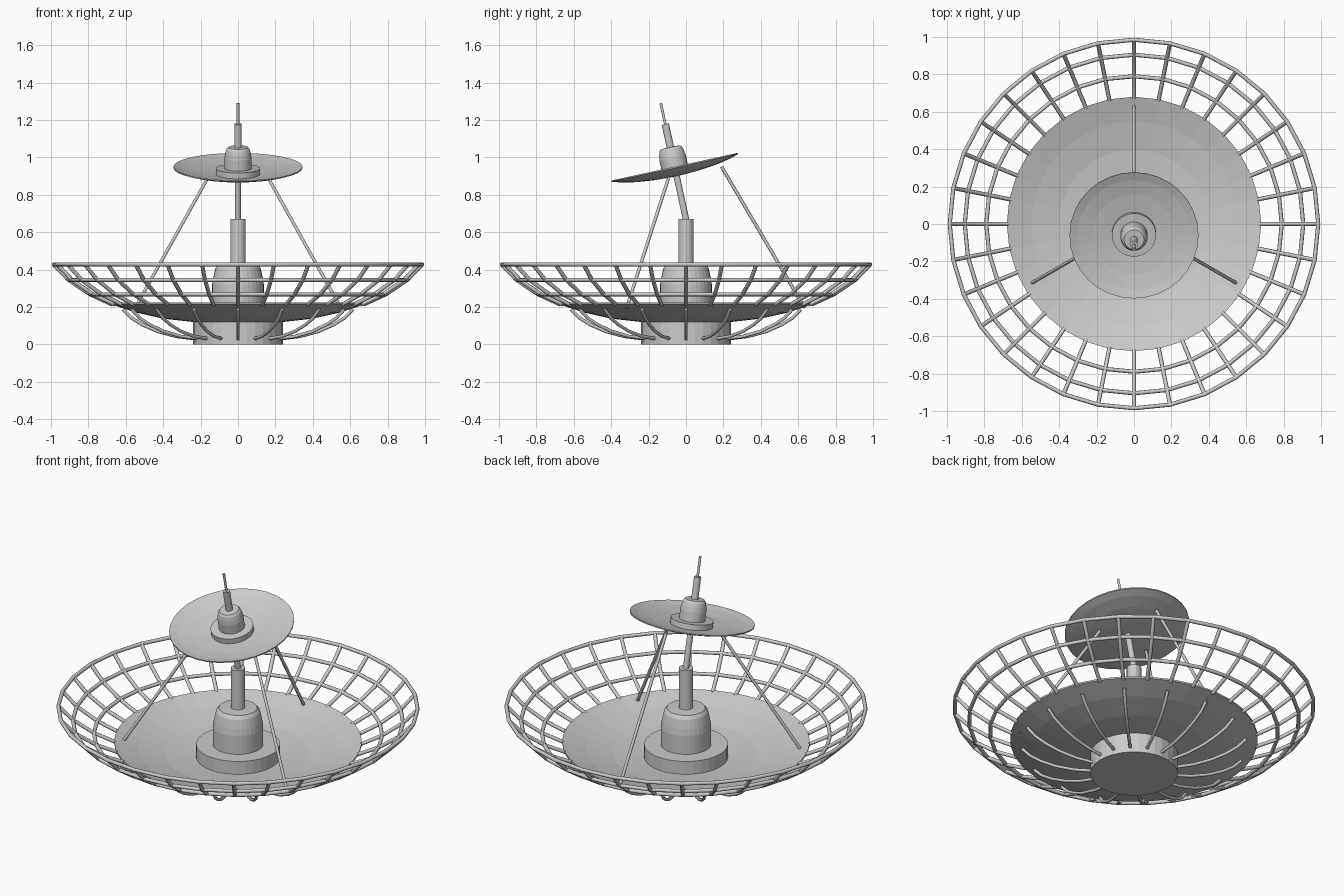
import bpy, bmesh, math
from mathutils import Matrix, Vector

if "Cube" in bpy.data.objects:
    bpy.data.objects.remove(bpy.data.objects["Cube"])

TILT = Matrix.Translation((0, 0, 0.67)) @ Matrix.Rotation(math.radians(12.3), 4, 'X')


def lathe(name, profile, sides=32, matrix=Matrix()):
    """Revolve (radius, height) points about z; ends at radius 0 are welded."""
    bm = bmesh.new()
    vs = [bm.verts.new((r, 0, z)) for r, z in profile]
    es = [bm.edges.new(p) for p in zip(vs, vs[1:])]
    bmesh.ops.spin(bm, geom=vs + es, cent=(0, 0, 0), axis=(0, 0, 1),
                   angle=math.tau, steps=sides, use_duplicate=False)
    bmesh.ops.remove_doubles(bm, verts=bm.verts, dist=1e-5)
    bmesh.ops.recalc_face_normals(bm, faces=bm.faces)
    me = bpy.data.meshes.new(name)
    bm.to_mesh(me)
    bm.free()
    ob = bpy.data.objects.new(name, me)
    ob.matrix_world = matrix
    bpy.context.collection.objects.link(ob)
    return ob


def wires(name, paths, radius, cyclic=False):
    """Round bars along straight-segment paths, converted to one mesh."""
    cu = bpy.data.curves.new(name + "_path", 'CURVE')
    cu.dimensions = '3D'
    cu.bevel_depth = radius
    cu.bevel_resolution = 2
    cu.use_fill_caps = True
    for pts in paths:
        sp = cu.splines.new('POLY')
        sp.points.add(len(pts) - 1)
        for p, co in zip(sp.points, pts):
            p.co = (*co, 1)
        sp.use_cyclic_u = cyclic
    tmp = bpy.data.objects.new(name + "_path", cu)
    bpy.context.collection.objects.link(tmp)
    dg = bpy.context.evaluated_depsgraph_get()
    me = bpy.data.meshes.new_from_object(tmp.evaluated_get(dg))
    bpy.data.objects.remove(tmp)
    ob = bpy.data.objects.new(name, me)
    bpy.context.collection.objects.link(ob)
    return ob


def polar(r, a, z):
    return Vector((r * math.cos(a), r * math.sin(a), z))


def spokes(profile, count, start=0.0):
    return [[polar(r, start + i * math.tau / count, z) for r, z in profile]
            for i in range(count)]


# Main solid dish, a thin shell
lathe("main_dish", [(0, 0.115), (0.24, 0.12), (0.40, 0.138), (0.55, 0.172), (0.68, 0.215),
                    (0.68, 0.225), (0.55, 0.184), (0.40, 0.15), (0.24, 0.132), (0, 0.127)])

# Base drum, dome and mast
lathe("base_drum", [(0, 0), (0.24, 0), (0.24, 0.12), (0.23, 0.125), (0.23, 0.21), (0, 0.21)])
lathe("base_dome", [(0, 0.2), (0.138, 0.2), (0.138, 0.32), (0.132, 0.36),
                    (0.12, 0.41), (0.105, 0.43), (0, 0.435)])
lathe("mast", [(0, 0.42), (0.04, 0.42), (0.04, 0.67), (0, 0.67)], 16)

# Open lattice around the dish
RIB = [(0.67, 0.213), (0.79, 0.268), (0.905, 0.345), (0.985, 0.428)]
wires("lattice_ribs", spokes(RIB, 32), 0.011)
wires("lattice_rings", [[polar(r, i * math.tau / 32, z) for i in range(32)]
                        for r, z in RIB[1:]], 0.011, True)

# Curved braces under the dish
wires("under_braces", spokes([(0.22, 0.03), (0.33, 0.043), (0.43, 0.07), (0.51, 0.105),
                              (0.57, 0.142), (0.615, 0.188)], 16), 0.009)

# Three legs holding the upper dish
wires("support_legs", [[polar(0.635, math.radians(a), 0.195), polar(0.19, math.radians(a), z)]
                       for a, z in ((90, 0.95), (210, 0.885), (330, 0.885))], 0.009)

# Tilted upper dish with its hub and antenna
lathe("upper_stem", [(0, -0.02), (0.017, -0.02), (0.017, 0.26), (0, 0.26)], 16, TILT)
lathe("upper_dish", [(0, 0.235), (0.12, 0.239), (0.22, 0.25), (0.30, 0.266), (0.345, 0.28),
                     (0.345, 0.287), (0.30, 0.273), (0.22, 0.257), (0.12, 0.246), (0, 0.242)],
      32, TILT)
lathe("upper_collar", [(0, 0.24), (0.118, 0.24), (0.118, 0.278), (0, 0.278)], 32, TILT)
lathe("upper_dome", [(0, 0.27), (0.072, 0.27), (0.072, 0.335), (0.068, 0.36),
                     (0.062, 0.382), (0.053, 0.393), (0, 0.395)], 32, TILT)
lathe("antenna_sleeve", [(0, 0.385), (0.02, 0.385), (0.02, 0.52), (0, 0.52)], 16, TILT)
lathe("antenna_tip", [(0, 0.51), (0.007, 0.51), (0.007, 0.635), (0, 0.635)], 12, TILT)
